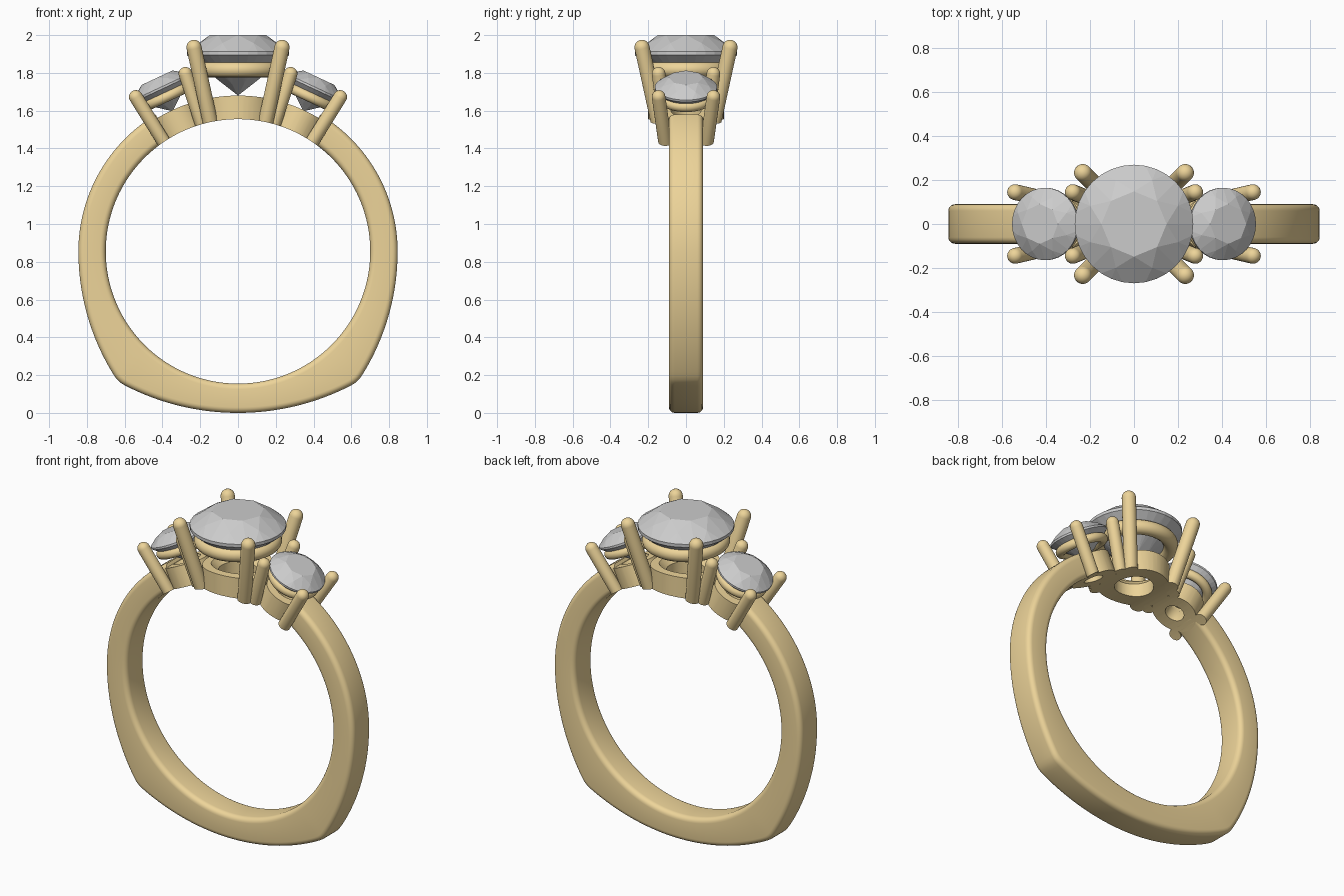
import bpy, bmesh
from math import sin, cos, pi, radians, sqrt, log, exp
from mathutils import Matrix, Vector

if "Cube" in bpy.data.objects:
    bpy.data.objects.remove(bpy.data.objects["Cube"])

CZ = 0.855      # height of the finger hole's centre
R_IN = 0.70     # finger radius
R_SEAT = 0.825  # outer radius of the setting bases

gold = bpy.data.materials.new("gold")
gold.diffuse_color = (0.85, 0.66, 0.32, 1)
gold.use_nodes = True
gold.node_tree.nodes["Principled BSDF"].inputs["Base Color"].default_value = gold.diffuse_color


def finish(name, bm, matrix=Matrix(), mat=gold, smooth=True):
    bmesh.ops.remove_doubles(bm, verts=bm.verts, dist=1e-5)
    bmesh.ops.recalc_face_normals(bm, faces=bm.faces)
    me = bpy.data.meshes.new(name)
    bm.to_mesh(me)
    bm.free()
    me.transform(matrix)
    ob = bpy.data.objects.new(name, me)
    bpy.context.collection.objects.link(ob)
    if mat:
        me.materials.append(mat)
    if smooth:
        shade(ob)
    return ob


def activate(ob):
    bpy.ops.object.select_all(action='DESELECT')
    ob.select_set(True)
    bpy.context.view_layer.objects.active = ob


def shade(ob):
    activate(ob)
    bpy.ops.object.shade_smooth_by_angle(angle=radians(35))


def bridge(bm, rings, closed_loft):
    n = len(rings[0])
    count = len(rings) if closed_loft else len(rings) - 1
    for i in range(count):
        a, b = rings[i], rings[(i + 1) % len(rings)]
        for j in range(n):
            k = (j + 1) % n
            bm.faces.new((a[j], a[k], b[k], b[j]))


def lathe(name, profile, matrix, n=48, closed=False, **kw):
    """Revolve (radius, height) points about local z."""
    bm = bmesh.new()
    rings = [[bm.verts.new((r * cos(2 * pi * j / n), r * sin(2 * pi * j / n), z))
              for j in range(n)] for r, z in profile]
    bridge(bm, rings, closed)
    bmesh.ops.dissolve_degenerate(bm, edges=bm.edges, dist=1e-6)
    return finish(name, bm, matrix, **kw)


def boolean(ob, cutter, op):
    activate(ob)
    m = ob.modifiers.new("cut", 'BOOLEAN')
    m.object, m.operation, m.solver = cutter, op, 'EXACT'
    bpy.ops.object.modifier_apply(modifier=m.name)
    shade(ob)


# Cutters: finger hole and the tube that limits the seats
along_y = Matrix.Translation((0, 0, CZ)) @ Matrix.Rotation(pi / 2, 4, 'X')
finger = lathe("finger_cutter", [(0, -1), (R_IN, -1), (R_IN, 1), (0, 1)], along_y, 160, mat=None)
tube = lathe("seat_limit", [(R_IN, -1), (R_SEAT, -1), (R_SEAT, 1), (R_IN, 1)],
             along_y, 160, closed=True, mat=None)
for c in (finger, tube):
    c.hide_render = True


# Band: rounded section swept round the finger, squared off at the bottom
def ray(d, c, R):
    p = d.dot(c)
    return p + sqrt(p * p - c.length_squared + R * R)


def outer_radius(a):
    """a is measured from straight down."""
    a = abs(a)
    if a >= pi / 2:
        return 0.845
    d = Vector((sin(a), -cos(a)))
    side = ray(d, Vector((0.845 - 1.238, 0)), 1.238)
    base = ray(d, Vector((0, 1.304 - CZ)), 1.304)
    k = 0.006
    m = min(side, base)
    return m - k * log(exp((m - side) / k) + exp((m - base) / k))


def section(r0, r1, w=0.09, b=0.03, seg=5):
    pts = []
    for cr, cy, start in ((r1 - b, w - b, 0), (r0 + b, w - b, 90),
                          (r0 + b, b - w, 180), (r1 - b, b - w, 270)):
        for i in range(seg + 1):
            t = radians(start + 90 * i / seg)
            pts.append((cr + b * cos(t), cy + b * sin(t)))
    return pts


bm = bmesh.new()
end, steps, rings = radians(180 - 31), 200, []
for i in range(steps + 1):
    a = -end + 2 * end * i / steps
    rings.append([bm.verts.new((r * sin(a), y, CZ - r * cos(a)))
                  for r, y in section(R_IN, outer_radius(a))])
bridge(bm, rings, False)
bm.faces.new(rings[0])
bm.faces.new(rings[-1])
finish("band", bm)


# Round brilliant stone as the hull of its facet corners
def stone(name, frame, h, R, tip):
    bm = bmesh.new()

    def ring(n, r, z, offset=0):
        for i in range(n):
            a = 2 * pi * (i + offset) / n
            bm.verts.new((r * cos(a), r * sin(a), z))
    ring(8, 0.55, 0.36)
    ring(8, 0.80, 0.205, 0.5)
    ring(32, 1, 0.035)
    ring(32, 1, -0.035)
    ring(8, 0.30, -0.61, 0.5)
    bm.verts.new((0, 0, tip))
    bmesh.ops.convex_hull(bm, input=bm.verts)
    bmesh.ops.dissolve_limit(bm, angle_limit=radians(1), verts=bm.verts, edges=bm.edges)
    finish(name, bm, frame @ Matrix.Translation((0, 0, h)) @ Matrix.Scale(R, 4),
           mat=None, smooth=False)


# One setting: drilled seat, gallery ring, four prongs and the stone
def setting(name, tilt, stone_h, stone_r, seat_r, hole, flare, gallery, prong):
    frame = Matrix.Translation((0, 0, CZ)) @ Matrix.Rotation(radians(tilt), 4, 'Y')
    seat = lathe(name + "_seat", [(hole, 0.5), (seat_r, 0.5), (seat_r, 0.95), (flare, 0.95),
                                  (flare, 0.815), (hole, 0.775)], frame, closed=True)
    boolean(seat, tube, 'INTERSECT')

    major, minor, gh = gallery
    lathe(name + "_gallery", [(major + minor * cos(t * pi / 8), gh + minor * sin(t * pi / 8))
                              for t in range(16)], frame, closed=True)

    foot, tip, tip_h, r = prong
    for i, (sx, sy) in enumerate(((1, 1), (-1, 1), (-1, -1), (1, -1))):
        top = Vector((sx * tip, sy * tip, tip_h))
        low = top.lerp(Vector((sx * foot, sy * foot, R_IN)), 1.25)
        axis = top - low
        L = axis.length
        place = Matrix.Translation(low) @ axis.to_track_quat('Z', 'Y').to_matrix().to_4x4()
        dome = [(r * cos(t * pi / 12), L + r * sin(t * pi / 12)) for t in range(6)]
        ob = lathe(f"{name}_prong_{i + 1}", [(0, 0), (r, 0)] + dome + [(0, L + r)],
                   frame @ place, 24)
        boolean(ob, finger, 'DIFFERENCE')

    stone(name + "_stone", frame, stone_h, stone_r, -0.826)


setting("centre", 0, 1.048, 0.27, 0.20, 0.11, 0.15,
        (0.205, 0.042, 0.963), (0.15, 0.233, 1.08, 0.04))
for label, tilt in (("left", -25), ("right", 25)):
    setting(label, tilt, 0.955, 0.165, 0.13, 0.055, 0.08,
            (0.125, 0.027, 0.902), (0.112, 0.145, 0.97, 0.036))

for c in (finger, tube):
    bpy.data.objects.remove(c)
